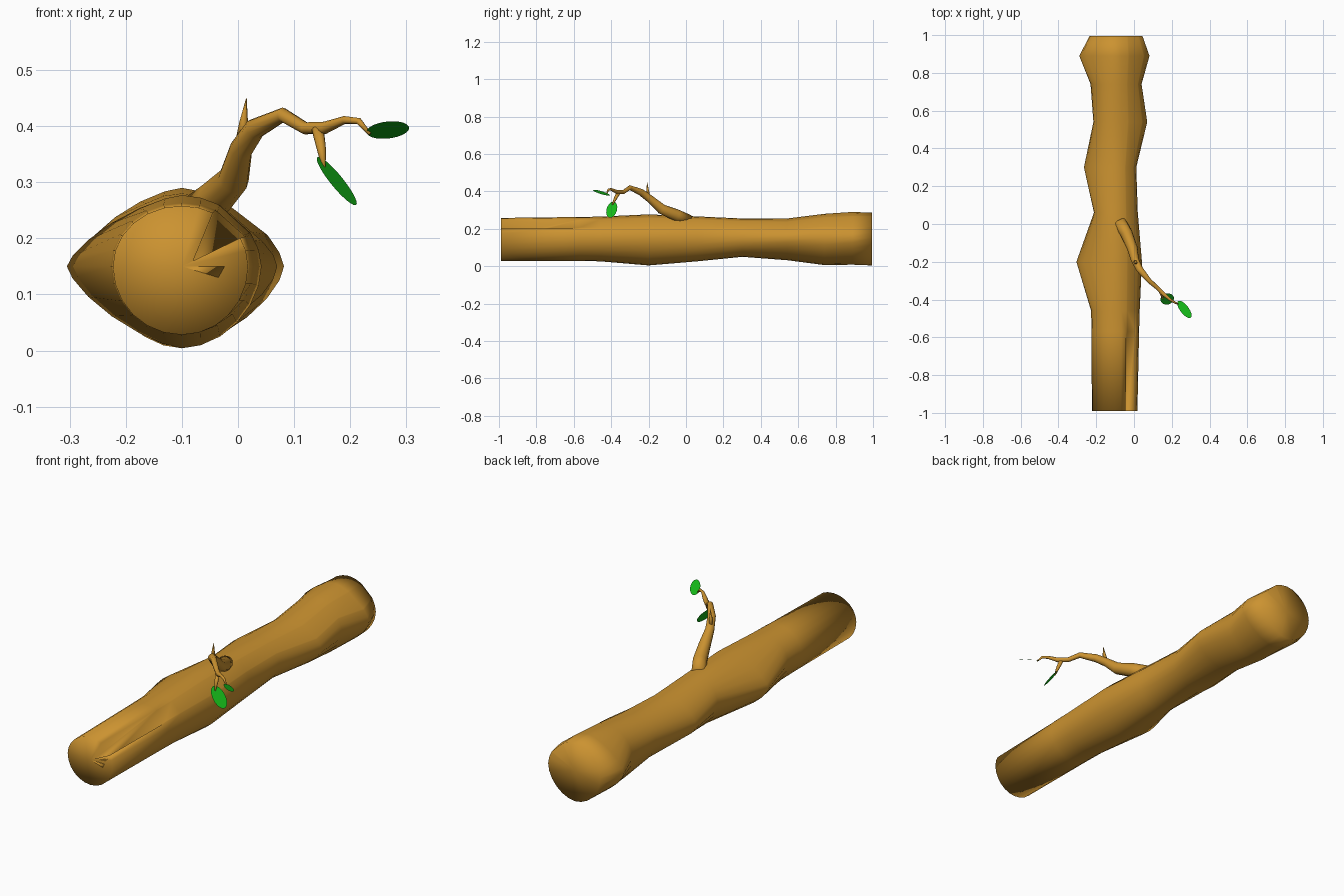
import bpy, bmesh
from math import sin, cos, pi, radians, copysign
from mathutils import Vector

if "Cube" in bpy.data.objects:
    bpy.data.objects.remove(bpy.data.objects["Cube"])


def material(name, rgb):
    m = bpy.data.materials.new(name)
    m.diffuse_color = (*rgb, 1)
    m.use_nodes = True
    m.node_tree.nodes["Principled BSDF"].inputs["Base Color"].default_value = m.diffuse_color
    return m


BARK = material("bark", (0.60, 0.29, 0.03))
GREEN = material("leaf_green", (0.008, 0.50, 0.01))


def finish(bm, name, mat, smooth=True):
    bmesh.ops.recalc_face_normals(bm, faces=bm.faces)
    me = bpy.data.meshes.new(name)
    bm.to_mesh(me)
    bm.free()
    me.materials.append(mat)
    for p in me.polygons:
        p.use_smooth = smooth
    ob = bpy.data.objects.new(name, me)
    bpy.context.collection.objects.link(ob)
    return ob


def skin(bm, rings, tips):
    """Bridge vertex rings and close both ends with a fan to a centre point."""
    loops = [[bm.verts.new(p) for p in r] for r in rings]
    n = len(loops[0])
    for a, b in zip(loops, loops[1:]):
        for i in range(n):
            j = (i + 1) % n
            bm.faces.new((a[i], a[j], b[j], b[i]))
    for loop, tip in ((loops[0], tips[0]), (loops[-1], tips[1])):
        c = bm.verts.new(tip)
        for i in range(n):
            bm.faces.new((loop[i], loop[(i + 1) % n], c))


# Log trunk: y, left x, right x, bottom z, top z
STATIONS = [
    (-0.99, -0.223, 0.018, 0.028, 0.258),
    (-0.57, -0.225, 0.027, 0.028, 0.263),
    (-0.46, -0.227, 0.030, 0.026, 0.265),
    (-0.20, -0.305, 0.042, 0.004, 0.277),
    (0.06, -0.212, 0.020, 0.026, 0.266),
    (0.30, -0.265, 0.012, 0.050, 0.255),
    (0.54, -0.215, 0.070, 0.032, 0.255),
    (0.74, -0.230, 0.040, 0.006, 0.280),
    (0.89, -0.290, 0.082, 0.008, 0.290),
    (0.995, -0.235, 0.045, 0.004, 0.286),
]
CX, CZ = -0.10, 0.15
# Finer angles around the split in the upper right
ANGLES = [0, 15, 28, 30, 60, 62, 75, 90] + list(range(105, 360, 15))


def log_ring(y, x0, x1, z0, z1, first):
    pts = []
    for deg in ANGLES:
        c, s = cos(radians(deg)), sin(radians(deg))
        rx = x1 - CX if c >= 0 else CX - x0
        rz = z1 - CZ if s >= 0 else CZ - z0
        e = 2 / max(1.4, min(2.0, 2 - 8 * (rx - 0.125)))
        x = CX + copysign(abs(c) ** e, c) * rx
        z = CZ + copysign(abs(s) ** e, s) * rz
        if first and deg == 30:      # floor of the split at the front end
            x, z = -0.035, 0.13
        if first and deg == 60:
            x, z = -0.080, 0.16
        pts.append(Vector((x, y, z)))
    return pts


bm = bmesh.new()
skin(bm, [log_ring(*s, i == 0) for i, s in enumerate(STATIONS)],
     [(CX, -0.99, CZ), (CX, 0.995, CZ)])
finish(bm, "log", BARK)


# Branch, twig and thorn: tapered tubes along a path of x, y, z, radius
def tube(name, path, sides=10):
    pts = [Vector(p[:3]) for p in path]
    rings = []
    u = Vector((1, 0, 0))
    for i, p in enumerate(pts):
        t = (pts[min(i + 1, len(pts) - 1)] - pts[max(i - 1, 0)]).normalized()
        u = (u - t * u.dot(t)).normalized()
        v = t.cross(u)
        r = path[i][3]
        rings.append([p + r * (cos(2 * pi * k / sides) * u + sin(2 * pi * k / sides) * v)
                      for k in range(sides)])
    bm = bmesh.new()
    skin(bm, rings, [pts[0], pts[-1]])
    return finish(bm, name, BARK)


tube("branch", [
    (-0.075, 0.01, 0.245, 0.034), (-0.040, -0.05, 0.272, 0.033),
    (-0.008, -0.13, 0.305, 0.028), (0.005, -0.19, 0.358, 0.021),
    (0.030, -0.24, 0.395, 0.019), (0.080, -0.30, 0.420, 0.013),
    (0.120, -0.335, 0.396, 0.011), (0.155, -0.37, 0.397, 0.011),
    (0.190, -0.40, 0.411, 0.007), (0.215, -0.415, 0.409, 0.006),
    (0.235, -0.425, 0.386, 0.003)])
tube("twig", [(0.142, -0.36, 0.395, 0.011), (0.149, -0.38, 0.357, 0.008),
              (0.153, -0.395, 0.325, 0.003)], 8)
tube("thorn", [(0.006, -0.20, 0.375, 0.010), (0.010, -0.205, 0.405, 0.008),
               (0.015, -0.208, 0.450, 0.0005)], 6)


# Leaves: flat ellipses from centre, half length and half width vectors
def leaf(name, centre, length, width, sides=24):
    c, a, b = Vector(centre), Vector(length), Vector(width)
    bm = bmesh.new()
    bm.faces.new([bm.verts.new(c + a * cos(2 * pi * k / sides) + b * sin(2 * pi * k / sides))
                  for k in range(sides)])
    return finish(bm, name, GREEN, False)


leaf("end_leaf", (0.267, -0.452, 0.393), (0.034, -0.043, 0.010), (0.017, 0.015, -0.012))
leaf("lower_leaf", (0.176, -0.397, 0.302), (0.034, -0.006, -0.043), (0.011, 0.029, 0.004))
